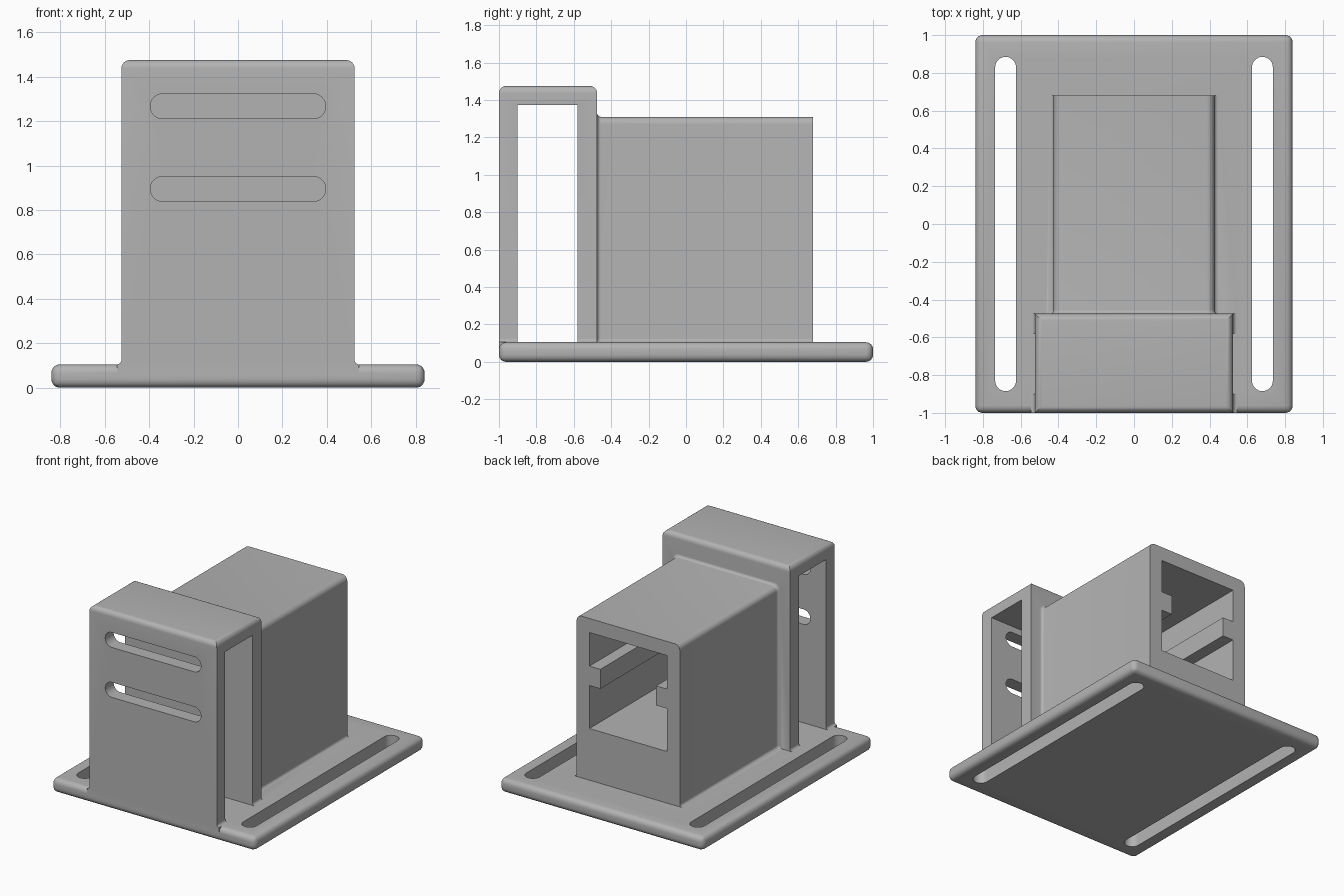
import bpy, bmesh, math

cube = bpy.data.objects.get("Cube")
if cube:
    bpy.data.objects.remove(cube, do_unlink=True)

grey = bpy.data.materials.new("plain grey")
grey.use_nodes = True
grey.diffuse_color = (0.45, 0.45, 0.45, 1)
grey.node_tree.nodes["Principled BSDF"].inputs["Base Color"].default_value = grey.diffuse_color

BASE_TOP = 0.105


def arc(cx, cz, r, start, end, n=8):
    """Points on a circular arc, angles in degrees."""
    angles = [math.radians(start + (end - start) * i / n) for i in range(n + 1)]
    return [(cx + r * math.cos(a), cz + r * math.sin(a)) for a in angles]


def add_object(name, bm):
    bmesh.ops.recalc_face_normals(bm, faces=bm.faces)
    mesh = bpy.data.meshes.new(name)
    bm.to_mesh(mesh)
    bm.free()
    mesh.materials.append(grey)
    obj = bpy.data.objects.new(name, mesh)
    bpy.context.collection.objects.link(obj)
    return obj


def loft(sections, axis="y"):
    """Skin (position, profile) sections along y or z and cap both ends."""
    bm = bmesh.new()
    rings = []
    for pos, profile in sections:
        rings.append([bm.verts.new((u, pos, v) if axis == "y" else (u, v, pos))
                      for u, v in profile])
    for a, b in zip(rings, rings[1:]):
        for i in range(len(a)):
            j = (i + 1) % len(a)
            bm.faces.new((a[i], a[j], b[j], b[i]))
    bm.faces.new(rings[0])
    bm.faces.new(rings[-1])
    return bm


def box(name, x, y, z):
    rect = [(x[0], z[0]), (x[1], z[0]), (x[1], z[1]), (x[0], z[1])]
    return add_object(name, loft([(y[0], rect), (y[1], rect)]))


def combine(target, other, operation):
    mod = target.modifiers.new(operation.lower(), "BOOLEAN")
    mod.operation = operation
    mod.solver = "EXACT"
    mod.object = other
    bpy.context.view_layer.objects.active = target
    bpy.ops.object.modifier_apply(modifier=mod.name)
    bpy.data.objects.remove(other, do_unlink=True)


def flared(half, flare, top):
    """Symmetric wall profile that flares into the base; top is the right upper corner."""
    right = [(half + flare, 0.05)]
    right += arc(half + flare, BASE_TOP + flare, flare, 270, 180) + top
    return right + [(-x, z) for x, z in reversed(right)]


# Base plate with rounded long sides and corners
bm = loft([(y, [(-0.84, 0), (0.84, 0), (0.84, BASE_TOP), (-0.84, BASE_TOP)]) for y in (-1, 1)])
side_edges = [e for e in bm.edges if all(abs(v.co.x) > 0.8 for v in e.verts)]
bmesh.ops.bevel(bm, geom=side_edges, offset=0.038, segments=6, profile=0.5, affect="EDGES")
bracket = add_object("mounting_bracket", bm)

# Front tower with rounded top edges
profile = flared(0.525, 0.02, [(0.525, 1.475)])
bm = loft([(-1, profile), (-0.475, profile)])
top_edges = [e for e in bm.edges if all(v.co.z > 1.47 for v in e.verts)]
bmesh.ops.bevel(bm, geom=top_edges, offset=0.038, segments=6, profile=0.5, affect="EDGES")
combine(bracket, add_object("tower", bm), "UNION")


# Rear housing, blended into the tower by a small fillet
def housing_profile(grow):
    half, top, r = 0.425 + grow, 1.31 + grow, 0.04
    return flared(half, 0.02, arc(half - r, top - r, r, 0, 90))


fillet = 0.02
sections = [(-0.53, housing_profile(fillet))]
sections += [(-0.475 + fillet + y, housing_profile(fillet + g))
             for y, g in arc(0, 0, fillet, 180, 270, 6)]
sections.append((0.68, housing_profile(0)))
combine(bracket, add_object("housing", loft(sections)), "UNION")

# Channel through the tower and cavity in the housing
combine(bracket, box("channel", (-0.6, 0.6), (-0.9, -0.58), (BASE_TOP, 1.372)), "DIFFERENCE")
cavity = box("cavity", (-0.32, 0.32), (-0.475, 0.8), (0.49, 1.205))
for side in (-1, 1):
    # Guide rails left standing on both cavity walls
    rail = box("rail", sorted((side * 0.23, side * 0.4)), (-0.6, 0.9), (0.81, 0.955))
    combine(cavity, rail, "DIFFERENCE")
combine(bracket, cavity, "DIFFERENCE")


# Rounded slots in the base and in the tower front
def slot(length, width):
    r = width / 2
    c = length / 2 - r
    return arc(c, 0, r, -90, 90, 16) + arc(-c, 0, r, 90, 270, 16)


for x in (-0.68, 0.68):
    outline = [(x - v, u) for u, v in slot(1.77, 0.11)]
    cutter = add_object("base_slot", loft([(-0.1, outline), (0.2, outline)], "z"))
    combine(bracket, cutter, "DIFFERENCE")
for z in (0.895, 1.267):
    outline = [(u, z + v) for u, v in slot(0.79, 0.112)]
    cutter = add_object("front_slot", loft([(-1.1, outline), (-0.75, outline)]))
    combine(bracket, cutter, "DIFFERENCE")

# Smooth the rounded edges and keep the corners sharp
bpy.ops.object.select_all(action="DESELECT")
bracket.select_set(True)
bpy.context.view_layer.objects.active = bracket
bpy.ops.object.shade_smooth_by_angle(angle=math.radians(30))
